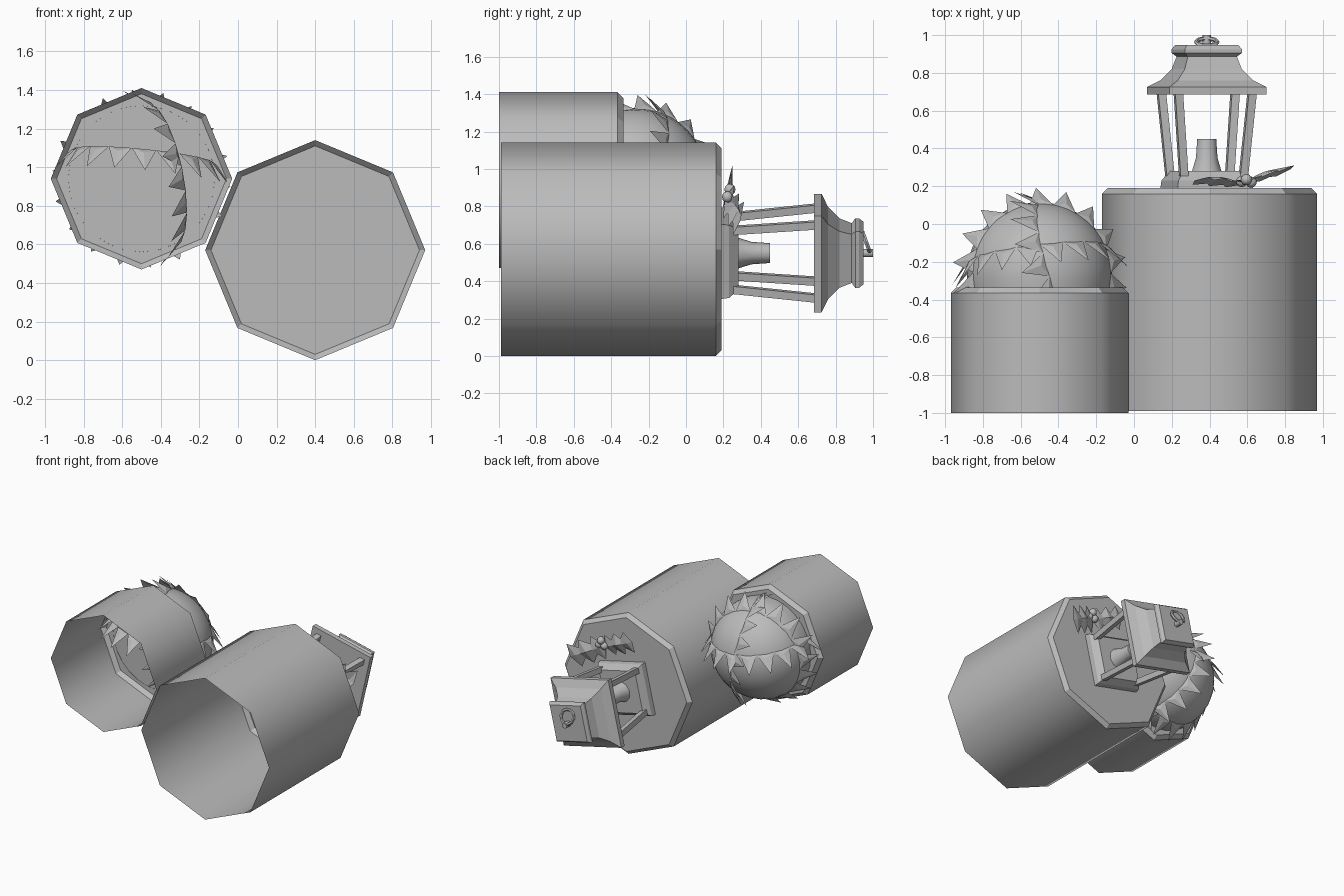
import bpy, bmesh
from math import sin, cos, pi, radians
from mathutils import Vector

cube = bpy.data.objects.get("Cube")
if cube:
    bpy.data.objects.remove(cube)

grey = bpy.data.materials.new("plain_grey")
grey.use_nodes = True
grey.diffuse_color = (0.5, 0.5, 0.5, 1)
grey.node_tree.nodes["Principled BSDF"].inputs["Base Color"].default_value = (0.5, 0.5, 0.5, 1)


def finish(name, bm, smooth=0):
    mesh = bpy.data.meshes.new(name)
    bmesh.ops.recalc_face_normals(bm, faces=bm.faces)
    bm.to_mesh(mesh)
    bm.free()
    mesh.materials.append(grey)
    ob = bpy.data.objects.new(name, mesh)
    bpy.context.collection.objects.link(ob)
    if smooth:
        bpy.ops.object.select_all(action='DESELECT')
        ob.select_set(True)
        bpy.context.view_layer.objects.active = ob
        bpy.ops.object.shade_smooth_by_angle(angle=radians(smooth))
    return ob


def loft(name, cx, cz, profile, sides, turn=0.0, caps=(True, True), smooth=0):
    """Rings of (radius, y) about an axis along y."""
    bm = bmesh.new()
    rings = []
    for r, y in profile:
        angles = [turn + 2 * pi * i / sides for i in range(sides)]
        rings.append([bm.verts.new((cx + r * sin(a), y, cz + r * cos(a))) for a in angles])
    for a, b in zip(rings, rings[1:]):
        for i in range(sides):
            j = (i + 1) % sides
            bm.faces.new((a[i], a[j], b[j], b[i]))
    if caps[0]:
        bm.faces.new(rings[0])
    if caps[1]:
        bm.faces.new(rings[-1])
    return finish(name, bm, smooth)


# Two open octagonal tubs with chamfered lids
def tub(name, cx, cz, r, front, back):
    loft(name + "_side", cx, cz, [(r, front), (r, back - 0.03)], 8, caps=(False, False), smooth=50)
    loft(name + "_lid", cx, cz, [(r, back - 0.03), (r - 0.03, back)], 8, caps=(False, True))


tub("large_tub", 0.4, 0.57, 0.57, -0.99, 0.19)
tub("small_tub", -0.5, 0.94, 0.47, -1.0, -0.335)

# Round plant on the small tub
ball = Vector((-0.5, -0.27, 0.94))
R = 0.385
arc = [radians(100 - 98 * i / 12) for i in range(13)]
loft("plant_ball", ball.x, ball.z, [(R * sin(t), ball.y + R * cos(t)) for t in arc],
     28, caps=(False, True), smooth=40)


# Jagged leaf edges wrapping the ball
def leaf_edge(name, axis, count):
    rot = Vector((0, 0, 1)).rotation_difference(Vector(axis))
    bm = bmesh.new()

    def point(r, polar, k):
        a = 2 * pi * k / count
        p = Vector((sin(polar) * cos(a), sin(polar) * sin(a), cos(polar))) * r
        return bm.verts.new(ball + rot @ p)

    ring = [point(R, radians(72), k) for k in range(count)]
    for k in range(count):
        tip = point(0.465, radians(90), k + 0.6)
        fold = point(R + 0.02, radians(76), k + 0.5)
        a, b = ring[k], ring[(k + 1) % count]
        bm.faces.new((a, fold, tip))
        bm.faces.new((fold, b, tip))
        bm.faces.new((a, b, fold))
    return finish(name, bm)


leaf_edge("upper_leaf_edge", (0.1, 0.1, 1), 18)
leaf_edge("outer_leaf_edge", (-0.12, 1, -0.12), 18)
leaf_edge("side_leaf_edge", (1, 0.3, 0.2), 18)

# Lantern: base, roof and posts share one turned square plan
LX, LZ = 0.385, 0.55
TURN = radians(13)


def square(name, profile):
    loft(name, LX, LZ, [(w * 2 ** 0.5, y) for w, y in profile], 4, TURN + pi / 4)


square("lantern_base", [(0.205, 0.185), (0.2, 0.23), (0.165, 0.28)])
square("lantern_roof", [(0.264, 0.685), (0.264, 0.725), (0.205, 0.76), (0.155, 0.82), (0.132, 0.89)])
square("lantern_roof_cap", [(0.132, 0.885), (0.155, 0.905), (0.155, 0.925), (0.14, 0.948)])

for n in range(4):
    a = TURN + pi / 4 + n * pi / 2
    bm = bmesh.new()
    ends = []
    for w, y in ((0.16, 0.23), (0.2, 0.69)):
        d = w * 2 ** 0.5
        c = Vector((LX + d * sin(a), y, LZ + d * cos(a)))
        quad = [a + pi * q / 2 for q in range(4)]
        ends.append([bm.verts.new(c + Vector((sin(q), 0, cos(q))) * 0.03) for q in quad])
    for i in range(4):
        j = (i + 1) % 4
        bm.faces.new((ends[0][i], ends[0][j], ends[1][j], ends[1][i]))
    for e in ends:
        bm.faces.new(e)
    finish(f"lantern_post_{n + 1}", bm)

loft("candle", LX, LZ, [(0.085, 0.27), (0.06, 0.35), (0.053, 0.45)], 10, smooth=40)
loft("roof_knob", LX, LZ, [(0.022, 0.93), (0.022, 1.0)], 8, smooth=50)
bpy.ops.mesh.primitive_torus_add(location=(LX, 0.963, 0.61), rotation=(radians(-70) - pi, 0, 0),
                                 major_radius=0.056, minor_radius=0.012,
                                 major_segments=10, minor_segments=6)
bpy.context.object.name = "carry_ring"
bpy.context.object.data.materials.append(grey)


# Holly sprig: two folded, spiky leaves and three berries
def holly_leaf(name, base, tip, side):
    base, tip, side = Vector(base), Vector(tip), Vector(side)
    lift = Vector((0, 0.03, 0))
    bm = bmesh.new()
    steps = 6
    spine = [bm.verts.new(base.lerp(tip, i / steps) + lift * sin(pi * i / steps))
             for i in range(steps + 1)]
    for s in (-1, 1):
        edge = [spine[0]]
        for i in range(1, steps):
            reach = 1.0 if i % 2 else 0.45
            edge.append(bm.verts.new(base.lerp(tip, (i + 0.3 * (i % 2)) / steps) + side * s * reach))
        edge.append(spine[-1])
        for i in range(steps):
            corners = [spine[i], spine[i + 1], edge[i + 1], edge[i]]
            bm.faces.new(list(dict.fromkeys(corners)))
    finish(name, bm)


holly_leaf("holly_leaf_left", (0.57, 0.21, 0.85), (0.83, 0.29, 0.72), (0.05, 0.03, 0.09))
holly_leaf("holly_leaf_right", (0.58, 0.21, 0.84), (0.32, 0.23, 0.95), (0.04, 0.02, 0.08))

for n, spot in enumerate([(0.57, 0.225, 0.85), (0.62, 0.222, 0.85), (0.595, 0.235, 0.89)]):
    bpy.ops.mesh.primitive_uv_sphere_add(segments=10, ring_count=6, radius=0.03, location=spot)
    berry = bpy.context.object
    berry.name = f"berry_{n + 1}"
    berry.data.materials.append(grey)
    bpy.ops.object.shade_smooth()
